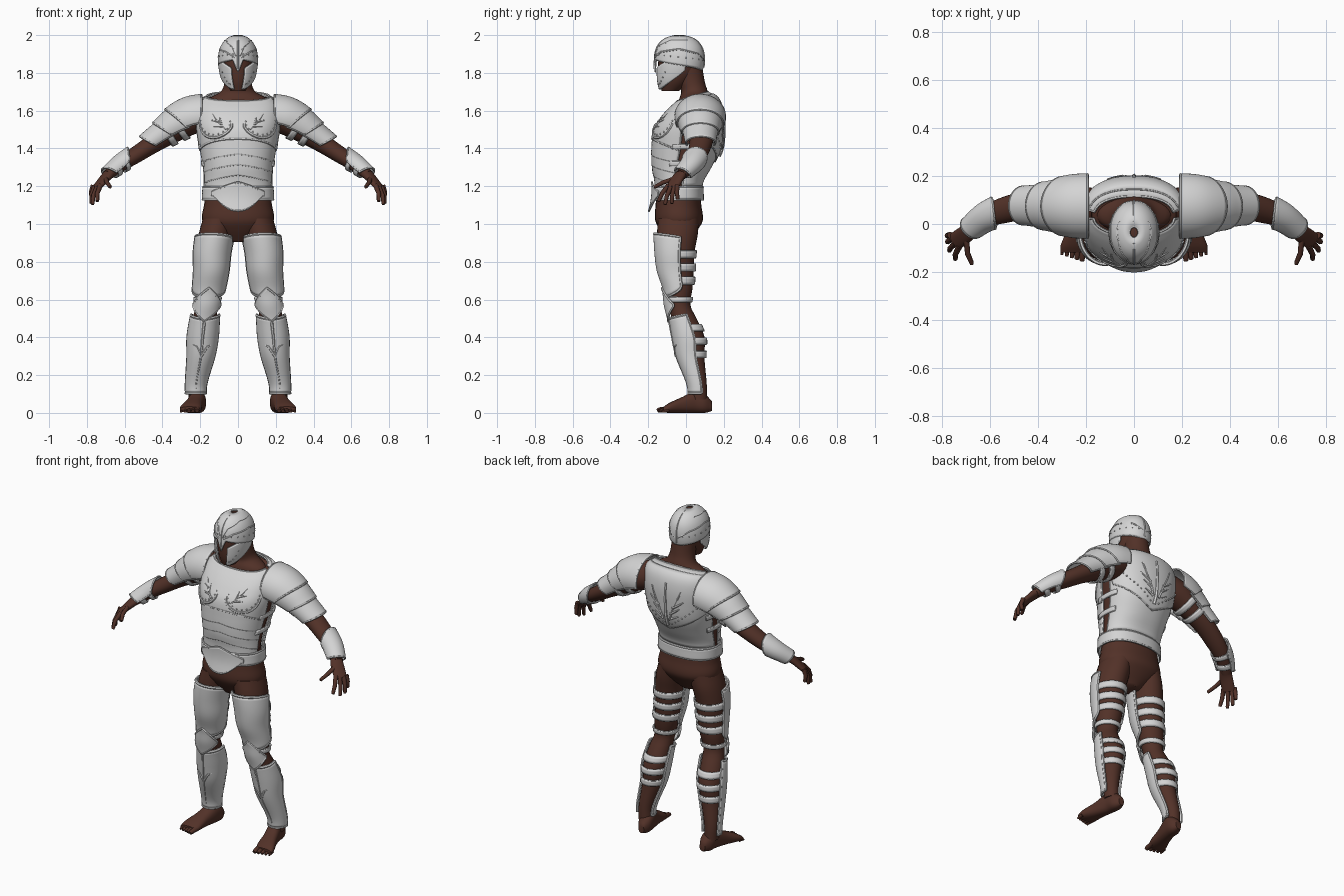
import bpy, bmesh, math
from mathutils import Vector

if "Cube" in bpy.data.objects:
    bpy.data.objects.remove(bpy.data.objects["Cube"])


def material(name, colour):
    m = bpy.data.materials.new(name)
    m.use_nodes = True
    m.diffuse_color = colour
    m.node_tree.nodes["Principled BSDF"].inputs["Base Color"].default_value = colour
    return m


SKIN = material("brown skin", (0.085, 0.031, 0.021, 1))
METAL = material("pale metal", (0.66, 0.66, 0.66, 1))


# ---- helpers ----
def make(name, bm, mat, mirror=False, thick=0):
    bmesh.ops.recalc_face_normals(bm, faces=bm.faces)
    mesh = bpy.data.meshes.new(name)
    bm.to_mesh(mesh)
    bm.free()
    mesh.polygons.foreach_set("use_smooth", [True] * len(mesh.polygons))
    mesh.set_sharp_from_angle(angle=math.radians(50))
    mesh.materials.append(mat)
    ob = bpy.data.objects.new(name, mesh)
    bpy.context.scene.collection.objects.link(ob)
    if thick:
        mod = ob.modifiers.new("Thickness", "SOLIDIFY")
        mod.thickness, mod.offset = thick, 0
    if mirror:
        ob.modifiers.new("Mirror", "MIRROR")
    return ob


def sample(rows, k, s):
    """Smoothly interpolate cross-sections along coordinate k."""
    s = min(max(s, rows[0][k]), rows[-1][k])
    n = len(rows)
    i = max(j for j in range(n - 1) if rows[j][k] <= s)
    a, b = rows[i], rows[i + 1]
    p, q = rows[max(i - 1, 0)], rows[min(i + 2, n - 1)]
    h = b[k] - a[k]
    t = (s - a[k]) / h
    out = []
    for j in range(len(a)):
        m0 = h * (b[j] - p[j]) / (b[k] - p[k])
        m1 = h * (q[j] - a[j]) / (q[k] - a[k])
        out.append((2*t**3 - 3*t*t + 1) * a[j] + (t**3 - 2*t*t + t) * m0
                   + (3*t*t - 2*t**3) * b[j] + (t**3 - t*t) * m1)
    out[k] = s
    return out


def surf(form, s, deg, off=0):
    """Point on a form: s along its axis, deg around it, off outward."""
    rows, k, p = form
    r = sample(rows, k, s)
    if k == 2:
        u, v = Vector((1, 0, 0)), Vector((0, 1, r[5] if len(r) > 5 else 0))
    elif k == 1:
        u, v = Vector((1, 0, 0)), Vector((0, 0, 1))
    else:
        d = Vector(sample(rows, k, s + .01)[:3]) - Vector(sample(rows, k, s - .01)[:3])
        u = d.cross(Vector((0, 0, 1))).normalized()
        v = u.cross(d).normalized()
    c, w = math.cos(math.radians(deg)), math.sin(math.radians(deg))
    c, w = (math.copysign(abs(e) ** p, e) for e in (c, w))
    return Vector(r[:3]) + u * max(r[3] + off, .002) * c + v * max(r[4] + off, .002) * w


def skin_grid(bm, grid, wrap):
    vs = [[bm.verts.new(p) for p in row] for row in grid]
    n = len(grid[0])
    for r0, r1 in zip(vs, vs[1:]):
        for j in range(n if wrap else n - 1):
            k = (j + 1) % n
            bm.faces.new((r0[j], r0[k], r1[k], r1[j]))
    return vs


def loft(name, form, lo, hi, off=0, mirror=False, steps=28, sides=28):
    """Closed body part."""
    bm = bmesh.new()
    grid = [[surf(form, lo + (hi - lo) * i / steps, 360 * j / sides, off)
             for j in range(sides)] for i in range(steps + 1)]
    vs = skin_grid(bm, grid, True)
    bm.faces.new(vs[0])
    bm.faces.new(vs[-1])
    return make(name, bm, SKIN, mirror)


def add_tube(bm, pts, r, closed=False, taper=0, sides=8):
    n, nrm, grid = len(pts), Vector((.31, .52, .79)), []
    for i, p in enumerate(pts):
        a = pts[i - 1] if i or closed else p
        b = pts[(i + 1) % n] if i < n - 1 or closed else p
        t = (b - a).normalized()
        nrm = (nrm - t * nrm.dot(t)).normalized()
        bi = t.cross(nrm)
        rad = r * (1 - taper * i / n)
        grid.append([p + (nrm * math.cos(math.tau * j / sides)
                          + bi * math.sin(math.tau * j / sides)) * rad for j in range(sides)])
    if closed:
        grid.append(grid[0])
    vs = skin_grid(bm, grid, True)
    if closed:
        bmesh.ops.remove_doubles(bm, verts=bm.verts, dist=.00001)
    else:
        bm.faces.new(vs[0])
        bm.faces.new(vs[-1])


def plate(name, form, lo, hi, a0, a1, off, mirror=False, rim=.006, na=40, ns=16, thick=.009):
    """Armour sheet wrapped on a form; lo and hi may vary with u across it."""
    wrap = a1 - a0 >= 360
    us = [j / na for j in range(na if wrap else na + 1)]
    f = lambda e, u: e(u) if callable(e) else e
    grid = [[surf(form, f(lo, u) + (f(hi, u) - f(lo, u)) * i / ns, a0 + (a1 - a0) * u, off)
             for u in us] for i in range(ns + 1)]
    bm = bmesh.new()
    skin_grid(bm, grid, wrap)
    make(name, bm, METAL, mirror, thick)
    if rim:
        bm = bmesh.new()
        if wrap:
            loops = [grid[0], grid[-1]]
        else:
            loops = [grid[0] + [r[-1] for r in grid[1:-1]] + grid[-1][::-1]
                     + [r[0] for r in grid[-2:0:-1]]]
        for loop in loops:
            add_tube(bm, loop, rim, True, sides=6)
        make(name + "_rim", bm, METAL, mirror)


def straps(name, form, places, half, off=.008):
    for i, s in enumerate(places):
        plate(f"{name}_{i + 1}", form, s - half, s + half, 0, 360, off, True, .004, 28, 3)


def trails(name, form, lines, off, r, taper=.6, mirror=True):
    """Raised decorative lines on a form, each a list of (degrees, s)."""
    bm = bmesh.new()
    for line in lines:
        pts = []
        for (a, s), (b, t) in zip(line, line[1:]):
            pts += [surf(form, s + (t - s) * i / 6, a + (b - a) * i / 6, off) for i in range(6)]
        add_tube(bm, pts + [surf(form, line[-1][1], line[-1][0], off)], r, taper=taper, sides=6)
    make(name, bm, METAL, mirror)


def rivets(name, form, spots, off, r=.005):
    bm = bmesh.new()
    for a, s in spots:
        ball = bmesh.ops.create_icosphere(bm, subdivisions=1, radius=r)
        bmesh.ops.translate(bm, verts=ball["verts"], vec=surf(form, s, a, off))
    make(name, bm, METAL, True)


peak = lambda u: 1 - abs(2 * u - 1)
arch = lambda u: math.sin(math.pi * u)

# ---- forms: (x, y, z, half width, half depth, tilt) along an axis ----
torso = ([(0, -.05, 1.05, .18, .137, 0), (0, -.042, 1.14, .18, .126, 0), (0, -.04, 1.22, .178, .127, 0),
          (0, -.024, 1.3, .182, .154, 0), (0, 0, 1.4, .198, .177, 0), (0, .012, 1.5, .213, .177, 0),
          (0, .031, 1.58, .215, .156, .1), (0, .042, 1.64, .2, .122, .2),
          (0, .037, 1.675, .165, .078, .3)], 2, .87)
pelvis = ([(0, -.04, .905, .05, .05), (0, -.038, .97, .15, .1), (0, -.037, 1.02, .19, .126),
           (0, -.04, 1.1, .18, .121), (0, -.04, 1.2, .165, .112)], 2, .92)
neck = ([(0, .04, 1.6, .17, .09), (0, .04, 1.665, .15, .075), (0, .045, 1.7, .092, .07),
         (0, .03, 1.75, .072, .07), (0, .01, 1.84, .07, .075)], 2, 1)
head = ([(0, -.085, 1.7, .05, .055), (0, -.06, 1.75, .078, .095), (0, -.042, 1.8, .094, .118),
         (0, -.035, 1.86, .1, .125), (0, -.035, 1.92, .093, .118), (0, -.035, 1.96, .073, .095),
         (0, -.035, 1.985, .045, .06), (0, -.035, 2, .005, .006)], 2, 1)
leg = ([(.222, .07, .07, .04, .042), (.222, .065, .15, .042, .045), (.196, .03, .3, .06, .067),
        (.187, .02, .4, .069, .078), (.176, -.01, .5, .064, .066), (.165, -.035, .57, .058, .058),
        (.155, -.035, .65, .07, .068), (.142, -.048, .75, .077, .088), (.137, -.052, .85, .083, .097),
        (.12, -.045, .95, .087, .108), (.1, -.04, 1.03, .085, .108)], 2, 1)
foot = ([(.257, -.118, .018, .05, .015), (.25, -.09, .026, .056, .026), (.232, -.02, .042, .046, .042),
         (.215, .05, .058, .043, .058), (.21, .1, .05, .04, .05), (.207, .138, .035, .018, .025)], 1, .85)
arm = ([(.15, .06, 1.585, .085, .085), (.25, .075, 1.55, .085, .078), (.35, .083, 1.49, .07, .063),
        (.45, .078, 1.425, .06, .05), (.55, .055, 1.36, .053, .043), (.62, .028, 1.315, .044, .037),
        (.69, -.025, 1.26, .033, .027)], 0, 1)
shoulder = ([(.15, .075, 1.575, .118, .1), (.25, .075, 1.555, .115, .103), (.33, .075, 1.52, .1, .09),
             (.4, .076, 1.475, .087, .073), (.5, .078, 1.405, .076, .06)], 0, 1)
hand = ([(.67, -.01, 1.277, .03, .026), (.7, -.04, 1.247, .037, .021),
         (.75, -.075, 1.19, .037, .015)], 0, .9)

# ---- body ----
loft("torso", torso, 1.12, 1.66, -.016)
loft("pelvis", pelvis, .905, 1.2)
loft("neck", neck, 1.6, 1.84)
loft("head", head, 1.705, 1.98, -.013)
loft("legs", leg, .07, 1.03, 0, True, 40)
loft("feet", foot, -.118, .138, 0, True)
loft("arms", arm, .15, .69, 0, True)
loft("hands", hand, .67, .75, 0, True, 10)

bm = bmesh.new()
for i in range(5):
    x, r = .213 + .021 * i, .016 - .0018 * i
    tip = -.152 + .006 * i
    add_tube(bm, [Vector((x, -.09, r + .004)), Vector((x + .003, tip + .012, r + .001)),
                  Vector((x + .004, tip, r * .7))], r, taper=.5)
make("toes", bm, SKIN, True)

bm = bmesh.new()
for base, tip in (((.766, -.046, 1.205), (.775, -.044, 1.13)), ((.758, -.06, 1.2), (.779, -.076, 1.108)),
                  ((.744, -.078, 1.2), (.771, -.112, 1.103)), ((.728, -.092, 1.205), (.746, -.147, 1.12)),
                  ((.7, -.06, 1.24), (.676, -.168, 1.195))):
    b, t = Vector(base), Vector(tip)
    knuckle = b.lerp(t, .55) + Vector((.007, -.004, .004))
    add_tube(bm, [b, knuckle, b.lerp(t, .93), t], .0135, taper=.5)
make("fingers", bm, SKIN, True)

# ---- helmet ----
def helmet_edge(u):
    v = min(u, 1 - u)
    return 1.876 - .13 * v - max(0, .07 * (1 - v / .04))


plate("helmet_dome", head, helmet_edge, 1.996, -90, 270, .002, na=120, rim=.004)
plate("cheek_guards", head, lambda u: 1.715 + .1 * u * u, lambda u: 1.825 + .045 * arch(u * .6),
      -68, 15, 0, True, rim=.004, na=24)
trails("helmet_crest", head, [[(-90, 1.82), (-90, 1.92), (-90, 1.992)],
                              [(90, 1.83), (90, 1.92), (90, 1.992)]], .006, .006, .2, False)
trails("helmet_ridges", head, [[(-82, 1.88), (-50, 1.91), (0, 1.925), (50, 1.9), (85, 1.86)],
                               [(-85, 1.89), (-70, 1.94), (-30, 1.97), (30, 1.97)]], .005, .006, .3)
rivets("helmet_rivets", head, [(-75 + 18 * i, 1.9 - .004 * i) for i in range(9)], .007, .004)
rivets("cheek_rivets", head, [(-58 + 6 * i, 1.74 + .004 * i * i) for i in range(5)], .005, .004)

# ---- cuirass ----
plate("breastplate", torso, lambda u: 1.39 + .06 * arch(u), 1.675, -172, -8, .005, ns=24)
for i in range(3):
    z = 1.325 - .055 * i
    plate(f"abdomen_lame_{i + 1}", torso, lambda u: z + .045 * peak(u), lambda u: z + .085 + .045 * peak(u),
          -172, -8, .002 - .002 * i, rim=.005)
plate("waist_plate", torso, 1.19, lambda u: 1.235 + .045 * peak(u), -172, -8, -.004, rim=.004)
plate("backplate", torso, 1.2, 1.675, 8, 172, 0, ns=24)
plate("upper_backplate", torso, lambda u: 1.46 - .13 * peak(u), 1.66, 15, 165, .007, ns=24, rim=.005)
plate("belt", torso, 1.13, 1.195, 0, 360, .006, na=64, ns=5)
plate("belt_front_plate", torso, lambda u: 1.15 - .08 * arch(u) ** 1.5, lambda u: 1.17 + .05 * peak(u),
      -132, -48, .013)
for z in (1.32, 1.41):
    plate("side_buckle", torso, z - .012, z + .012, -20, 22, .006, True, .004, 10, 3)

# chest and back relief
pec = [(-56 + 28 * math.cos(math.radians(t)), 1.53 + .075 * math.sin(math.radians(t)))
       for t in range(175, 366, 19)]
trails("chest_ridges", torso, [pec], .008, .008, 0)
rivets("chest_rivets", torso, [(a * .93 - 4, z + .016) for a, z in pec], .009)
trails("chest_leaves", torso, [[(-76, 1.5), (-66, 1.55), (-56, 1.6)], [(-70, 1.53), (-68, 1.58)],
                               [(-66, 1.55), (-54, 1.56)], [(-72, 1.52), (-58, 1.52)]], .009, .007)
trails("back_leaves", torso, [[(86, 1.4), (80, 1.48), (68, 1.57)], [(84, 1.44), (70, 1.48)],
                              [(81, 1.48), (64, 1.52)], [(86, 1.4), (72, 1.43)]], .012, .008)
trails("back_spine", torso, [[(90, 1.36), (90, 1.46), (90, 1.6)]], .012, .012, .5, False)
rivets("back_rivets", torso, [(84 - 6 * i, 1.37 + .017 * i) for i in range(9)], .013)

# ---- arm armour ----
plate("sleeve_plates", shoulder, .34, lambda u: .45 + .035 * arch(u), -25, 205, -.002, True)
plate("middle_shoulder_plates", shoulder, .27, lambda u: .365 + .04 * arch(u), -20, 200, .006, True)
plate("shoulder_pads", shoulder, lambda u: .2 - .025 * arch(u), lambda u: .285 + .05 * arch(u),
      -15, 195, .014, True)
straps("upper_arm_straps", arm, (.31, .37), .013)
plate("bracers", arm, lambda u: .6 - .045 * arch(u), lambda u: .675 + .013 * arch(u),
      5, 220, .014, True)
straps("forearm_straps", arm, (.61, .655), .009)

# ---- leg armour ----
plate("thigh_plates", leg, lambda u: .67 - .06 * arch(u) ** .6, lambda u: .915 + .015 * u + .025 * arch(u),
      -188, 8, .014, True, .008)
plate("knee_plates", leg, lambda u: .565 - .08 * peak(u), lambda u: .575 + .085 * peak(u),
      -155, -25, .02, True, .007)
plate("shin_plates", leg, .105, lambda u: .52 - .025 * peak(u), -195, 15, .012, True, .008, ns=24)
trails("shin_ridges", leg, [[(-90, .48), (-90, .3), (-90, .13)], [(-90, .3), (-110, .35), (-125, .36)],
                            [(-90, .3), (-70, .35), (-55, .36)]], .014, .009)
straps("thigh_straps", leg, (.84, .77, .7), .018)
straps("knee_straps", leg, (.6,), .011)
straps("calf_straps", leg, (.45, .38, .31), .016)
